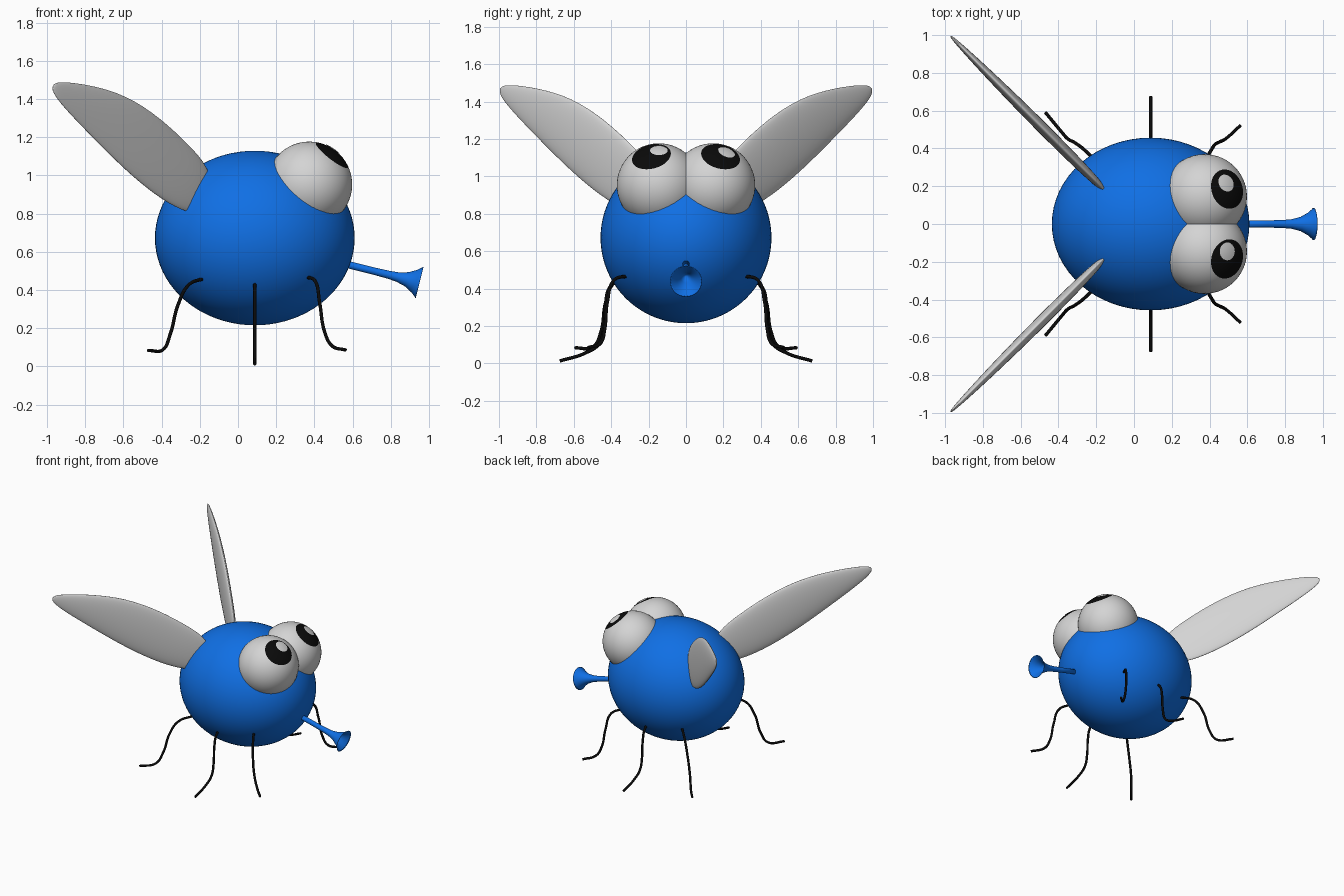
import bpy, bmesh, math
from mathutils import Vector, Matrix

if "Cube" in bpy.data.objects:
    bpy.data.objects.remove(bpy.data.objects["Cube"])


def material(name, rgb):
    m = bpy.data.materials.new(name)
    m.diffuse_color = (*rgb, 1)
    m.use_nodes = True
    m.node_tree.nodes["Principled BSDF"].inputs["Base Color"].default_value = m.diffuse_color
    return m


BLUE = material("blue", (0.005, 0.16, 0.78))
WHITE = material("pale grey", (0.66, 0.66, 0.66))
BLACK = material("black", (0.003, 0.003, 0.003))


def finish(name, bm, *mats):
    bmesh.ops.recalc_face_normals(bm, faces=bm.faces)
    for f in bm.faces:
        f.smooth = True
    me = bpy.data.meshes.new(name)
    bm.to_mesh(me)
    bm.free()
    for m in mats:
        me.materials.append(m)
    ob = bpy.data.objects.new(name, me)
    bpy.context.collection.objects.link(ob)
    return ob


def loft(name, rings, mat):
    """Skin a list of equal-length point rings and cap both ends."""
    bm = bmesh.new()
    rows = [[bm.verts.new(p) for p in r] for r in rings]
    n = len(rows[0])
    for a, b in zip(rows, rows[1:]):
        for i in range(n):
            j = (i + 1) % n
            bm.faces.new((a[i], a[j], b[j], b[i]))
    bm.faces.new(rows[0])
    bm.faces.new(rows[-1])
    return finish(name, bm, mat)


def sphere(r, segs, rings):
    bm = bmesh.new()
    bmesh.ops.create_uvsphere(bm, u_segments=segs, v_segments=rings, radius=r)
    return bm


# Body
bm = sphere(1, 64, 40)
bmesh.ops.transform(bm, matrix=Matrix.Translation((0.088, 0, 0.672))
                    @ Matrix.Diagonal((0.523, 0.457, 0.457, 1)), verts=bm.verts)
finish("body", bm, BLUE)

# Trumpet-shaped snout: (distance along axis, radius), outside then inside
profile = [(-0.45, 0.019), (-0.25, 0.019), (-0.17, 0.021), (-0.12, 0.025),
           (-0.07, 0.038), (-0.03, 0.06), (-0.01, 0.076), (0, 0.086),
           (-0.006, 0.079), (-0.035, 0.05), (-0.075, 0.028), (-0.12, 0.006)]
axis = Vector((0.97, 0, -0.243)).normalized()
side = Vector((0, 1, 0))
up = axis.cross(side)
rim = Vector((0.951, 0, 0.439))
turn = [i * math.tau / 32 for i in range(32)]
loft("snout", [[rim + axis * s + (side * math.cos(a) + up * math.sin(a)) * r
                for a in turn] for s, r in profile], BLUE)

# Wing stations, tip to root: top edge x z, bottom edge x z, half thickness
WING = [(-0.966, 1.482, -0.976, 1.455, 0.005),
        (-0.92, 1.492, -0.953, 1.405, 0.012),
        (-0.773, 1.474, -0.872, 1.313, 0.021),
        (-0.59, 1.424, -0.745, 1.182, 0.028),
        (-0.407, 1.303, -0.59, 1.027, 0.032),
        (-0.25, 1.153, -0.43, 0.892, 0.030),
        (-0.168, 1.06, -0.287, 0.809, 0.025),
        (-0.13, 0.95, -0.2, 0.80, 0.015)]

# Leg paths for the +y side
LEGS = {
    "front": [(0.36, 0.31, 0.468), (0.405, 0.385, 0.445), (0.428, 0.42, 0.33),
              (0.454, 0.435, 0.18), (0.49, 0.455, 0.11), (0.564, 0.522, 0.085)],
    "middle": [(0.088, 0.34, 0.455), (0.088, 0.405, 0.41), (0.088, 0.43, 0.32),
               (0.088, 0.438, 0.2), (0.088, 0.465, 0.105),
               (0.088, 0.54, 0.055), (0.088, 0.675, 0.013)],
    "back": [(-0.18, 0.31, 0.46), (-0.26, 0.39, 0.425), (-0.313, 0.43, 0.325),
             (-0.355, 0.455, 0.168), (-0.39, 0.495, 0.09), (-0.47, 0.592, 0.083)]}

EYE_R = 0.225
for s, tag in ((1, "left"), (-1, "right")):
    # Wing: lens-shaped sections in an upright plane at 45 degrees
    rings = []
    for tx, tz, bx, bz, h in WING:
        ring = []
        for i in range(16):
            a = i * math.tau / 16
            k, t = 0.5 + 0.51 * math.cos(a), h * math.sin(a) * 0.707
            x, z = bx + (tx - bx) * k, bz + (tz - bz) * k
            ring.append((x + t, s * (0.024 - x + t), z))
        rings.append(ring)
    wing = loft(tag + "_wing", rings, WHITE)
    wing.modifiers.new("smooth", "SUBSURF").levels = 2

    # Legs
    for name, pts in LEGS.items():
        cu = bpy.data.curves.new(f"{name}_{tag}_leg", "CURVE")
        cu.dimensions = "3D"
        cu.bevel_depth = 0.009
        cu.bevel_resolution = 2
        cu.use_fill_caps = True
        cu.materials.append(BLACK)
        sp = cu.splines.new("BEZIER")
        sp.bezier_points.add(len(pts) - 1)
        for bp, (x, y, z) in zip(sp.bezier_points, pts):
            bp.co = (x, s * y, z)
            bp.handle_left_type = bp.handle_right_type = "AUTO"
        bpy.context.collection.objects.link(bpy.data.objects.new(cu.name, cu))

    # Eye, its pole turned to the gaze so the pupil is a round cap
    centre = Vector((0.373, s * 0.145, 0.952))
    bm = sphere(EYE_R, 48, 32)
    for f in bm.faces:
        if f.calc_center_median().z > EYE_R * math.cos(math.radians(28)):
            f.material_index = 1
    eye = finish(tag + "_eye", bm, WHITE, BLACK)
    eye.location = centre
    eye.rotation_euler = Vector((0.6, s * 0.2, 0.77)).to_track_quat("Z", "Y").to_euler()

    # Glint: thin cap over the pupil, shifted the same way on both eyes
    r = EYE_R + 0.003
    bm = sphere(r, 24, 45)
    low = [v for v in bm.verts if v.co.z < r * math.cos(math.radians(12.5))]
    bmesh.ops.delete(bm, geom=low, context="VERTS")
    glint = finish(tag + "_eye_glint", bm, WHITE)
    glint.location = centre
    look = Vector((0.118, 0.037 + s * 0.037, 0.183))
    glint.rotation_euler = look.to_track_quat("Z", "Y").to_euler()
